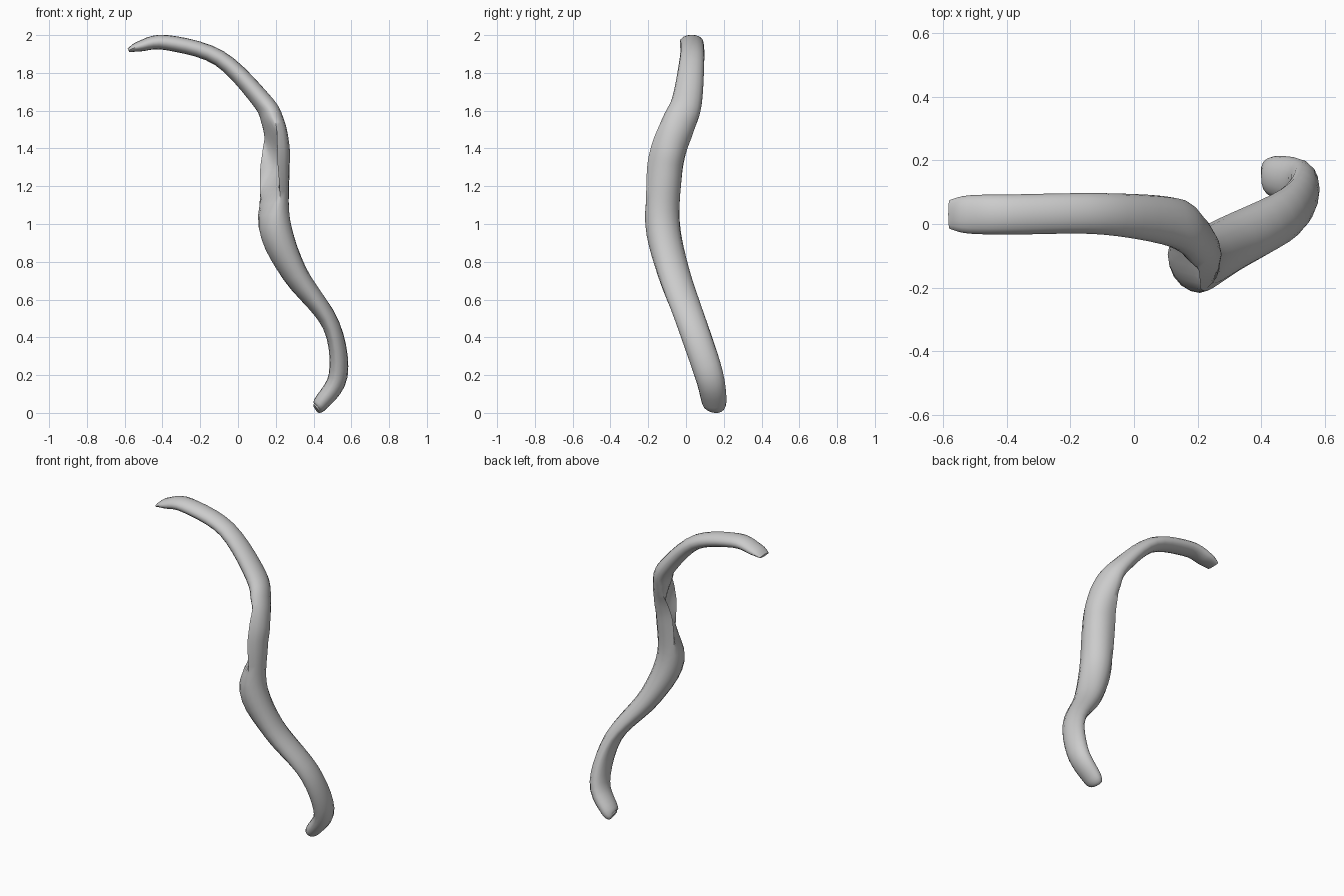
import bpy, bmesh, math
from mathutils import Vector

if "Cube" in bpy.data.objects:
    bpy.data.objects.remove(bpy.data.objects["Cube"])

SIDES = 16
SUB = 5

# Path stations from upper tip to lower tip:
# x, y, z, half width, half thickness, inner side factor
# (1 = full ellipse, negative = hollow groove)
STATIONS = [
    (-.58, .03, 1.918, .045, .01, 1),
    (-.52, .03, 1.94, .06, .028, 1),
    (-.38, .03, 1.96, .063, .04, 1),
    (-.1, .032, 1.878, .065, .043, 1),
    (.122, .005, 1.65, .08, .056, .85),
    (.168, -.04, 1.53, .092, .078, .4),
    (.168, -.095, 1.4, .097, .108, -.4),
    (.165, -.122, 1.26, .099, .11, -.5),
    (.19, -.125, 1.0, .095, .088, .9),
    (.298, -.065, .74, .088, .066, 1),
    (.482, .035, .46, .08, .058, .6),
    (.525, .122, .2, .075, .056, .8),
    (.44, .15, .05, .064, .042, 1),
    (.412, .15, .022, .04, .024, 1),
]


def catmull(a, b, c, d, t):
    return [.5 * (2 * q + (r - p) * t + (2 * p - 5 * q + 4 * r - s) * t * t
                  + (3 * q - p - 3 * r + s) * t ** 3)
            for p, q, r, s in zip(a, b, c, d)]


def strip_direction(z):
    # The strip lies along y at both ends and twists around mid height
    phi = math.radians(88 + 35 * math.exp(-((z - 1.1) / .5) ** 2))
    return Vector((math.cos(phi), math.sin(phi), 0))


# Smooth the stations
rows = []
n = len(STATIONS)
for i in range(n - 1):
    pts = [STATIONS[min(max(i + k, 0), n - 1)] for k in (-1, 0, 1, 2)]
    rows += [catmull(*pts, j / SUB) for j in range(SUB)]
rows.append(list(STATIONS[-1]))

# Sweep the strand section along the path
bm = bmesh.new()
rings = []
for i, (x, y, z, w, h, inner) in enumerate(rows):
    prev, nxt = rows[max(i - 1, 0)], rows[min(i + 1, len(rows) - 1)]
    tangent = (Vector(nxt[:3]) - Vector(prev[:3])).normalized()
    u = strip_direction(z)
    u = (u - tangent * u.dot(tangent)).normalized()
    v = tangent.cross(u)
    ring = []
    for k in range(SIDES):
        a = 2 * math.pi * k / SIDES
        s = math.sin(a)
        s *= inner if s < 0 else 1
        ring.append(bm.verts.new(Vector((x, y, z)) + u * w * math.cos(a) + v * h * s))
    rings.append(ring)

for r0, r1 in zip(rings, rings[1:]):
    for k in range(SIDES):
        m = (k + 1) % SIDES
        bm.faces.new((r0[k], r0[m], r1[m], r1[k]))
bm.faces.new(rings[0])
bm.faces.new(rings[-1])
bmesh.ops.recalc_face_normals(bm, faces=bm.faces)

# Set the lowest point on the ground
low = min(vert.co.z for vert in bm.verts)
bmesh.ops.translate(bm, verts=bm.verts, vec=(0, 0, -low))

mesh = bpy.data.meshes.new("curved_strand")
bm.to_mesh(mesh)
bm.free()
strand = bpy.data.objects.new("curved_strand", mesh)
bpy.context.collection.objects.link(strand)
bpy.context.view_layer.objects.active = strand
strand.select_set(True)
bpy.ops.object.shade_smooth_by_angle(angle=math.radians(50))
